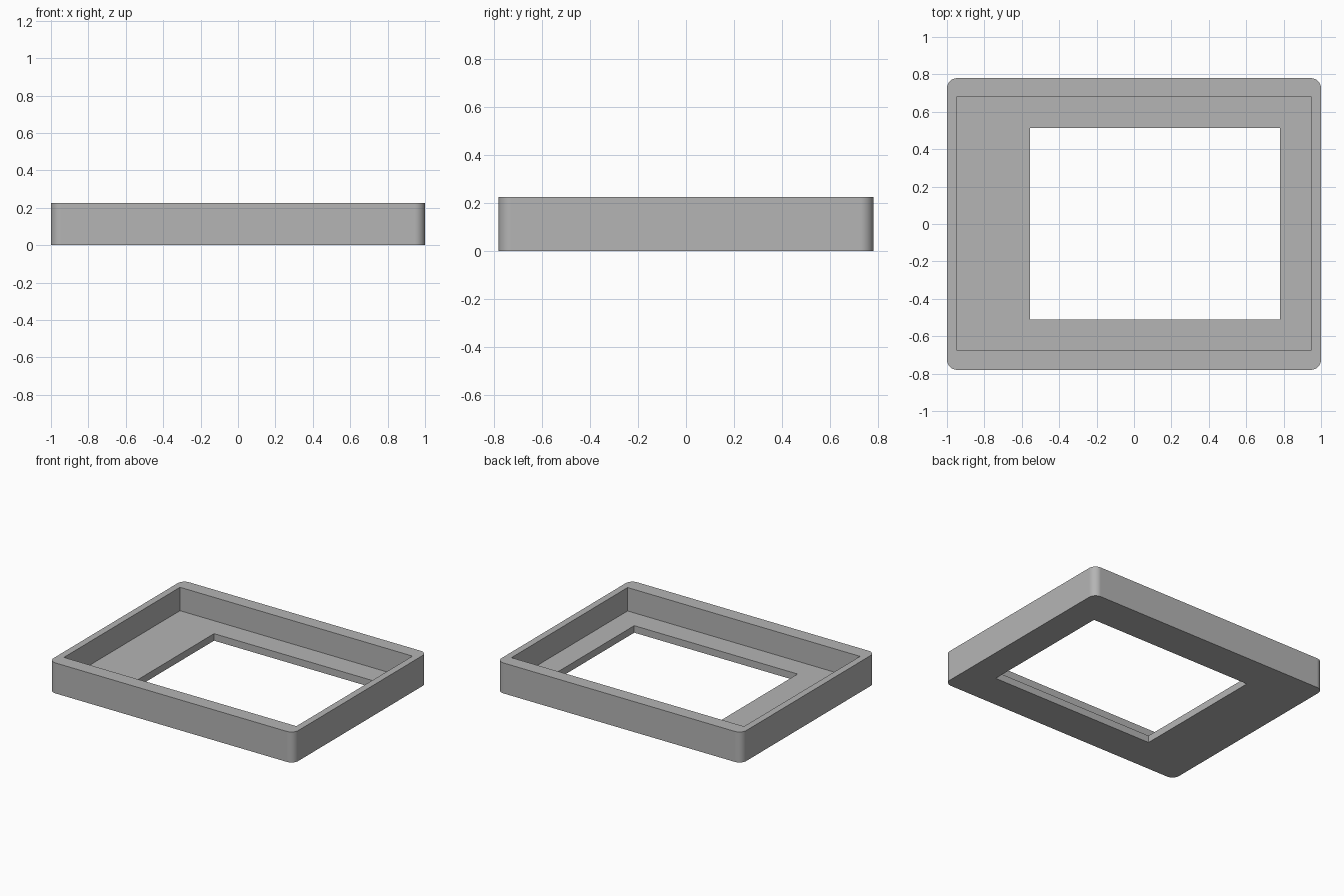
import bpy
import bmesh
import math

cube = bpy.data.objects.get("Cube")
if cube:
    bpy.data.objects.remove(cube, do_unlink=True)

# Single grey material
grey = bpy.data.materials.new("plain grey")
grey.use_nodes = True
colour = (0.46, 0.46, 0.46, 1.0)
grey.diffuse_color = colour
grey.node_tree.nodes["Principled BSDF"].inputs["Base Color"].default_value = colour


def block(name, x0, x1, y0, y1, z0, z1, radius=0.0, steps=8):
    """Extruded rectangle, with rounded vertical corners if radius is set."""
    bm = bmesh.new()
    corners = [(x1, y1, -1, -1), (x0, y1, 1, -1), (x0, y0, 1, 1), (x1, y0, -1, 1)]
    ring = []
    for i, (x, y, sx, sy) in enumerate(corners):
        if radius == 0:
            ring.append(bm.verts.new((x, y, z0)))
            continue
        for k in range(steps + 1):
            a = math.pi / 2 * (i + k / steps)
            ring.append(bm.verts.new((x + sx * radius + radius * math.cos(a),
                                      y + sy * radius + radius * math.sin(a), z0)))
    base = bm.faces.new(ring)
    top = bmesh.ops.extrude_face_region(bm, geom=[base])["geom"]
    bmesh.ops.translate(bm, vec=(0, 0, z1 - z0),
                        verts=[v for v in top if isinstance(v, bmesh.types.BMVert)])
    bmesh.ops.recalc_face_normals(bm, faces=bm.faces)
    mesh = bpy.data.meshes.new(name)
    bm.to_mesh(mesh)
    bm.free()
    mesh.materials.append(grey)
    obj = bpy.data.objects.new(name, mesh)
    bpy.context.collection.objects.link(obj)
    return obj


# Outer body, open pocket and offset window
height, floor = 0.225, 0.052
tray = block("tray_frame", -1, 1, -0.78, 0.78, 0, height, radius=0.055)
cutters = [
    block("pocket_cutter", -0.95, 0.95, -0.675, 0.68, floor, height + 0.2),
    block("window_cutter", -0.555, 0.78, -0.51, 0.513, -0.2, height + 0.1),
]

bpy.ops.object.select_all(action="DESELECT")
tray.select_set(True)
bpy.context.view_layer.objects.active = tray
for cutter in cutters:
    cutter.hide_render = True
    cut = tray.modifiers.new("cut", "BOOLEAN")
    cut.operation = "DIFFERENCE"
    cut.solver = "EXACT"
    cut.object = cutter
    bpy.ops.object.modifier_apply(modifier=cut.name)
    bpy.data.objects.remove(cutter, do_unlink=True)

# Smooth rounded corners, crisp edges elsewhere
bpy.ops.object.shade_smooth_by_angle(angle=math.radians(30))
weighted = tray.modifiers.new("even_shading", "WEIGHTED_NORMAL")
weighted.keep_sharp = True
